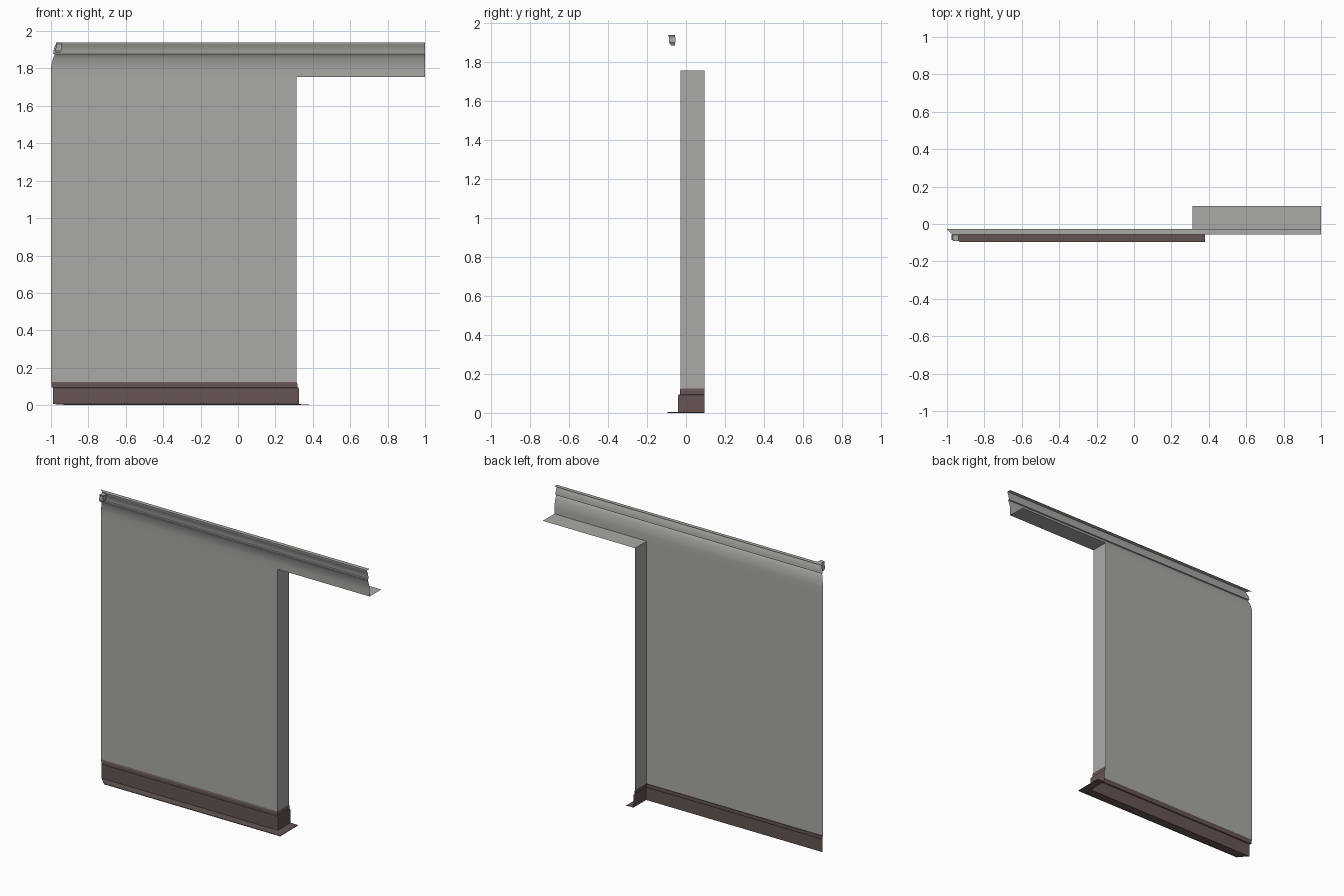
import bpy, bmesh, math

if "Cube" in bpy.data.objects:
    bpy.data.objects.remove(bpy.data.objects["Cube"])


def material(name, rgb):
    m = bpy.data.materials.new(name)
    m.diffuse_color = (*rgb, 1)
    m.use_nodes = True
    m.node_tree.nodes["Principled BSDF"].inputs["Base Color"].default_value = m.diffuse_color
    return m


PLASTER = material("warm grey plaster", (0.40, 0.40, 0.375))
WOOD = material("dark brown wood", (0.13, 0.09, 0.085))
WALL_Y, BACK_Y, JAMB_X, LINTEL_Z = -0.028, 0.095, 0.313, 1.755
BASE_Z = 0.125


def add_object(name, bm, mat, smooth=False):
    mesh = bpy.data.meshes.new(name)
    bm.to_mesh(mesh)
    bm.free()
    mesh.materials.append(mat)
    obj = bpy.data.objects.new(name, mesh)
    bpy.context.collection.objects.link(obj)
    if smooth:
        bpy.ops.object.select_all(action='DESELECT')
        obj.select_set(True)
        bpy.context.view_layer.objects.active = obj
        bpy.ops.object.shade_smooth_by_angle(angle=math.radians(30))
    return obj


def sweep(name, profile, path, mat, smooth=False):
    """Sweep (projection, height) points, bottom to top, along a mitred path.
    Each path point is (x, y, mitre_x, mitre_y)."""
    bm = bmesh.new()
    rows = [[bm.verts.new((x + p * mx, y + p * my, z)) for p, z in profile]
            for x, y, mx, my in path]
    for a, b in zip(rows, rows[1:]):
        for i in range(len(profile) - 1):
            bm.faces.new((a[i], b[i], b[i + 1], a[i + 1]))
    return add_object(name, bm, mat, smooth)


# Path along the wall front, then round the corner into the doorway
wall_path = [(-1, WALL_Y, 1, -1), (JAMB_X, WALL_Y, 1, -1), (JAMB_X, BACK_Y, 1, 0)]

# Wall face and doorway jamb
sweep("wall_and_jamb", [(0, BASE_Z), (0, LINTEL_Z)], wall_path, PLASTER)

# Stepped skirting with a flat strip along the floor
skirting = [(0.067, 0), (0.067, 0.004), (0.012, 0.005), (0.012, 0.088),
            (0.010, 0.093), (0.004, 0.095), (0.004, 0.115), (0, BASE_Z)]
sweep("skirting", skirting, wall_path, WOOD)

# Underside of the doorway lintel
bm = bmesh.new()
bm.faces.new([bm.verts.new((x, y, LINTEL_Z)) for x, y in
              ((JAMB_X, WALL_Y), (JAMB_X, BACK_Y), (1, BACK_Y), (1, WALL_Y))])
add_object("lintel_underside", bm, PLASTER)

# Cornice over the whole length, mitred at the left corner
cornice = [(0, LINTEL_Z), (0, 1.795), (0.002, 1.815), (0.006, 1.835),
           (0.011, 1.853), (0.016, 1.866), (0.020, 1.872), (0.020, 1.876),
           (0.012, 1.878), (0.014, 1.895), (0.018, 1.912), (0.025, 1.927),
           (0.027, 1.932), (0.027, 1.94), (0, 1.94)]
sweep("cornice", cornice, [(-1, WALL_Y, 1, -1), (1, WALL_Y, 0, -1)], PLASTER, True)

# Small leaning ornament in the cornice corner
bm = bmesh.new()
levels = [(1.885, -0.975, -0.952, -0.078, -0.056),
          (1.90, -0.976, -0.943, -0.086, -0.055),
          (1.925, -0.970, -0.945, -0.086, -0.055),
          (1.938, -0.968, -0.938, -0.092, -0.058)]
rings = [[bm.verts.new((x, y, z)) for x, y in ((x0, y0), (x1, y0), (x1, y1), (x0, y1))]
         for z, x0, x1, y0, y1 in levels]
for a, b in zip(rings, rings[1:]):
    for i in range(4):
        j = (i + 1) % 4
        bm.faces.new((a[i], a[j], b[j], b[i]))
bm.faces.new(rings[0][::-1])
bm.faces.new(rings[-1])
add_object("corner_ornament", bm, PLASTER)
